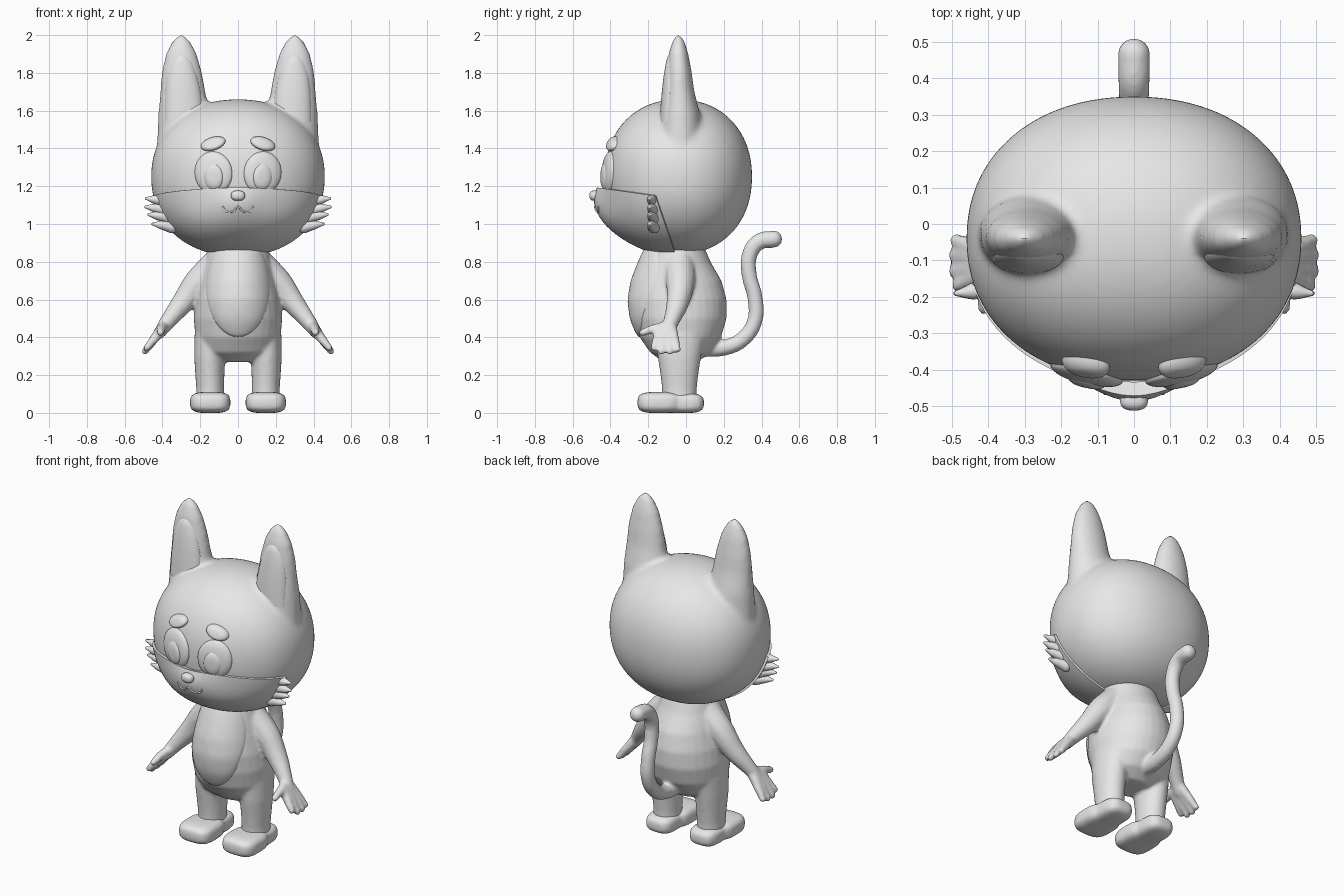
import bpy, bmesh, math
from mathutils import Vector

if "Cube" in bpy.data.objects:
    bpy.data.objects.remove(bpy.data.objects["Cube"])

grey = bpy.data.materials.new("plain_grey")
grey.diffuse_color = (0.8, 0.8, 0.8, 1)
grey.use_nodes = True
grey.node_tree.nodes["Principled BSDF"].inputs["Base Color"].default_value = grey.diffuse_color

HC, HR, HE = (0, -0.04, 1.25), (0.46, 0.39, 0.41), 2.15   # head centre, radii, roundness
TORSO = [(.27, 0, -.03, .12, .09), (.32, 0, -.03, .2, .16), (.4, 0, -.03, .225, .215),
         (.5, 0, -.03, .235, .245), (.6, 0, -.035, .225, .25), (.7, 0, -.04, .2, .228),
         (.8, 0, -.05, .175, .18), (.92, 0, -.05, .15, .13)]


def finish(name, bm):
    bmesh.ops.recalc_face_normals(bm, faces=bm.faces)
    me = bpy.data.meshes.new(name)
    bm.to_mesh(me)
    bm.free()
    ob = bpy.data.objects.new(name, me)
    bpy.context.collection.objects.link(ob)
    return ob


def select(obs):
    bpy.ops.object.select_all(action='DESELECT')
    for o in obs:
        o.select_set(True)
    bpy.context.view_layer.objects.active = obs[0]


def blob(name, c, r, e=2.0, seg=32):
    """Rounded solid; higher e is boxier."""
    bm = bmesh.new()
    bmesh.ops.create_uvsphere(bm, u_segments=seg, v_segments=seg // 2, radius=1)
    for v in bm.verts:
        k = sum(abs(a) ** e for a in v.co) ** (-1 / e)
        v.co = [c[i] + v.co[i] * k * r[i] for i in range(3)]
    return finish(name, bm)


def loft(name, rings, n=32):
    """Stack of ellipses given as (z, cx, cy, rx, ry)."""
    bm = bmesh.new()
    loops = [[bm.verts.new((cx + rx * math.cos(t * math.tau / n), cy + ry * math.sin(t * math.tau / n), z))
              for t in range(n)] for z, cx, cy, rx, ry in rings]
    for a, b in zip(loops, loops[1:]):
        for i in range(n):
            j = (i + 1) % n
            bm.faces.new((a[i], a[j], b[j], b[i]))
    bm.faces.new(loops[0])
    bm.faces.new(loops[-1])
    return finish(name, bm)


def tube(name, pts):
    """Round tube with ball ends through (x, y, z, radius) points."""
    cu = bpy.data.curves.new(name, 'CURVE')
    cu.dimensions, cu.bevel_depth, cu.bevel_resolution = '3D', 1, 4
    cu.use_fill_caps, cu.resolution_u = True, 8
    sp = cu.splines.new('BEZIER')
    sp.bezier_points.add(len(pts) - 1)
    for bp, p in zip(sp.bezier_points, pts):
        bp.co, bp.radius = p[:3], p[3]
        bp.handle_left_type = bp.handle_right_type = 'AUTO'
    ob = bpy.data.objects.new(name, cu)
    bpy.context.collection.objects.link(ob)
    select([ob])
    bpy.ops.object.convert(target='MESH')
    ob = bpy.context.view_layer.objects.active
    ends = [blob("end", p[:3], (p[3],) * 3, seg=16) for p in (pts[0], pts[-1])]
    return join(name, [ob] + ends)


def join(name, obs):
    select(obs)
    bpy.ops.object.join()
    obs[0].name = name
    return obs[0]


def fuse(name, obs, voxel, smooth):
    """Melt overlapping solids into one soft skin."""
    ob = join(name, obs)
    m = ob.modifiers.new("skin", 'REMESH')
    m.mode, m.voxel_size, m.use_smooth_shade = 'VOXEL', voxel, True
    s = ob.modifiers.new("soften", 'SMOOTH')
    s.factor, s.iterations = 0.5, smooth
    return ob


def head_y(x, z, k=1.0):
    t = 1 - abs(x / HR[0] / k) ** HE - abs((z - HC[2]) / HR[2] / k) ** HE
    return HC[1] - HR[1] * k * max(t, 0) ** (1 / HE)


def muzzle(x, z):
    return (.045 * math.exp(-(x / .13) ** 2 - ((z - 1.13) / .1) ** 2)
            + .05 * math.exp(-(x / .28) ** 2 - ((z - 1.0) / .12) ** 2))


def torso_y(x, z):
    for a, b in zip(TORSO, TORSO[1:]):
        if z <= b[0] or b is TORSO[-1]:
            f = min((z - a[0]) / (b[0] - a[0]), 1)
            cy, rx, ry = [a[i] + (b[i] - a[i]) * f for i in (2, 3, 4)]
            return cy - ry * math.sqrt(max(1 - (x / rx) ** 2, 0))


def patch(name, cx, cz, rx, rz, tilt, lift, surf, n=40, rings=10):
    """Domed oval lying on a front-facing surface."""
    bm = bmesh.new()
    loops = []
    for k in range(1, rings + 1):
        r = math.sin(k / rings * math.pi / 2)
        loop = []
        for i in range(n):
            a = i * math.tau / n
            u, w = r * rx * math.cos(a), r * rz * math.sin(a)
            x = cx + u * math.cos(tilt) - w * math.sin(tilt)
            z = cz + u * math.sin(tilt) + w * math.cos(tilt)
            y = surf(x, z) - lift * max(1 - r ** 4, 0) ** .5 + (.02 if k == rings else 0)
            loop.append(bm.verts.new((x, y, z)))
        loops.append(loop)
    mid = bm.verts.new((cx, surf(cx, cz) - lift, cz))
    for i in range(n):
        j = (i + 1) % n
        bm.faces.new((mid, loops[0][i], loops[0][j]))
        for a, b in zip(loops, loops[1:]):
            bm.faces.new((a[i], b[i], b[j], a[j]))
    ob = finish(name, bm)
    if ob.data.polygons[0].normal.y > 0:
        ob.data.flip_normals()
    return ob


# head with ears
parts = [blob("head", HC, HR, HE, 64)]
for s in (-1, 1):
    parts.append(loft("ear", [(1.4, s * .28, -.03, .15, .12), (1.58, s * .285, -.03, .137, .105),
                              (1.7, s * .292, -.035, .12, .08), (1.8, s * .297, -.037, .108, .068),
                              (1.9, s * .3, -.04, .083, .053), (1.96, s * .3, -.04, .053, .035),
                              (1.99, s * .3, -.04, .027, .02), (2.004, s * .3, -.04, .006, .006)]))
    loft("inner_ear", [(1.54, s * .285, -.09, .105, .05), (1.62, s * .288, -.085, .1, .05),
                       (1.7, s * .291, -.08, .094, .048), (1.78, s * .295, -.075, .081, .044),
                       (1.85, s * .297, -.07, .06, .037), (1.885, s * .298, -.07, .036, .028),
                       (1.9, s * .299, -.07, .01, .012)])
fuse("head", parts, .014, 10)

# cheek mask with muzzle, cut from a slightly larger head
mask = blob("cheek_mask", HC, [r * 1.025 for r in HR], HE, 96)
bm = bmesh.new()
bm.from_mesh(mask.data)
for v in bm.verts:
    v.co.y -= muzzle(v.co.x, v.co.z) * min(max((HC[1] - v.co.y) / .2, 0), 1)
for co, no in (((0, -.45, 1.19), (0, .04, .28)), ((0, -.17, 1.17), (0, .32, .11))):
    bmesh.ops.bisect_plane(bm, geom=bm.verts[:] + bm.edges[:] + bm.faces[:],
                           plane_co=co, plane_no=no, clear_outer=True)
bm.to_mesh(mask.data)
bm.free()
m = mask.modifiers.new("thick", 'SOLIDIFY')
m.thickness, m.offset = .04, -1

# face
for s in (-1, 1):
    patch("eye", s * .13, 1.27, .1, .115, s * -.12, .022, head_y)
    patch("pupil", s * .13, 1.25, .057, .078, s * -.05, .032, head_y)
    patch("eyebrow", s * .132, 1.425, .068, .035, s * -.3, .03, head_y)
    for z, x in ((1.13, .485), (1.085, .487), (1.045, .472), (.995, .45)):
        tube("cheek_tuft", [(s * (x - .1), -.17, z - .01, .034), (s * (x - .04), -.185, z, .022),
                            (s * x, -.19, z + .005, .008)])
blob("nose", (0, -.485, 1.15), (.038, .027, .027), 2.4)
mouth = []
for x, z in ((-.08, 1.09), (-.065, 1.068), (-.04, 1.063), (-.018, 1.073), (0, 1.092),
             (.018, 1.073), (.04, 1.063), (.065, 1.068), (.08, 1.09)):
    mouth.append((x, head_y(x, z, 1.025) - muzzle(x, z), z, .005))
tube("mouth", mouth)

# body: torso, limbs, hands and tail melted together
parts = [loft("body", TORSO)]
for s in (-1, 1):
    parts.append(loft("leg", [(.05, s * .147, -.035, .075, .09), (.13, s * .147, -.035, .074, .092),
                              (.2, s * .149, -.035, .077, .1), (.3, s * .15, -.035, .082, .115),
                              (.42, s * .145, -.03, .085, .13)]))
    parts.append(tube("arm", [(s * .12, -.035, .775, .085), (s * .21, -.03, .69, .077),
                              (s * .295, -.045, .58, .06), (s * .375, -.08, .48, .042),
                              (s * .41, -.1, .43, .034)]))
    for dy, tip in ((-.075, (.487, -.045, .335)), (-.095, (.493, -.085, .325)),
                    (-.118, (.493, -.13, .325)), (-.138, (.483, -.17, .345))):
        parts.append(tube("finger", [(s * .405, dy, .44, .03), (s * .445, (dy + tip[1]) / 2, .39, .025),
                                     (s * tip[0], *tip[1:], .019)]))
    parts.append(tube("thumb", [(s * .395, -.11, .455, .03), (s * .405, -.17, .445, .025),
                                (s * .41, -.23, .425, .02)]))
parts.append(tube("tail", [(0, .08, .34, .045), (0, .2, .345, .043), (0, .3, .39, .042), (0, .365, .49, .041),
                           (0, .365, .61, .041), (0, .335, .73, .041), (0, .335, .83, .042),
                           (0, .385, .905, .044), (0, .465, .92, .046)]))
fuse("body", parts, .0095, 8)
patch("belly_patch", 0, .67, .17, .27, 0, .025, torso_y)

# shoes
for s in (-1, 1):
    fuse("shoe", [blob("toe", (s * .147, -.14, .055), (.107, .117, .056), 3.5),
                  blob("heel", (s * .147, -.02, .052), (.087, .115, .053), 3.5)], .01, 5)

# bake modifiers, shade and colour
meshes = [o for o in bpy.context.scene.objects if o.type == 'MESH']
select(meshes)
bpy.ops.object.convert(target='MESH')
for o in [o for o in bpy.context.scene.objects if o.type == 'MESH']:
    o.data.materials.clear()
    o.data.materials.append(grey)
    select([o])
    bpy.ops.object.shade_smooth_by_angle(angle=math.radians(45))
